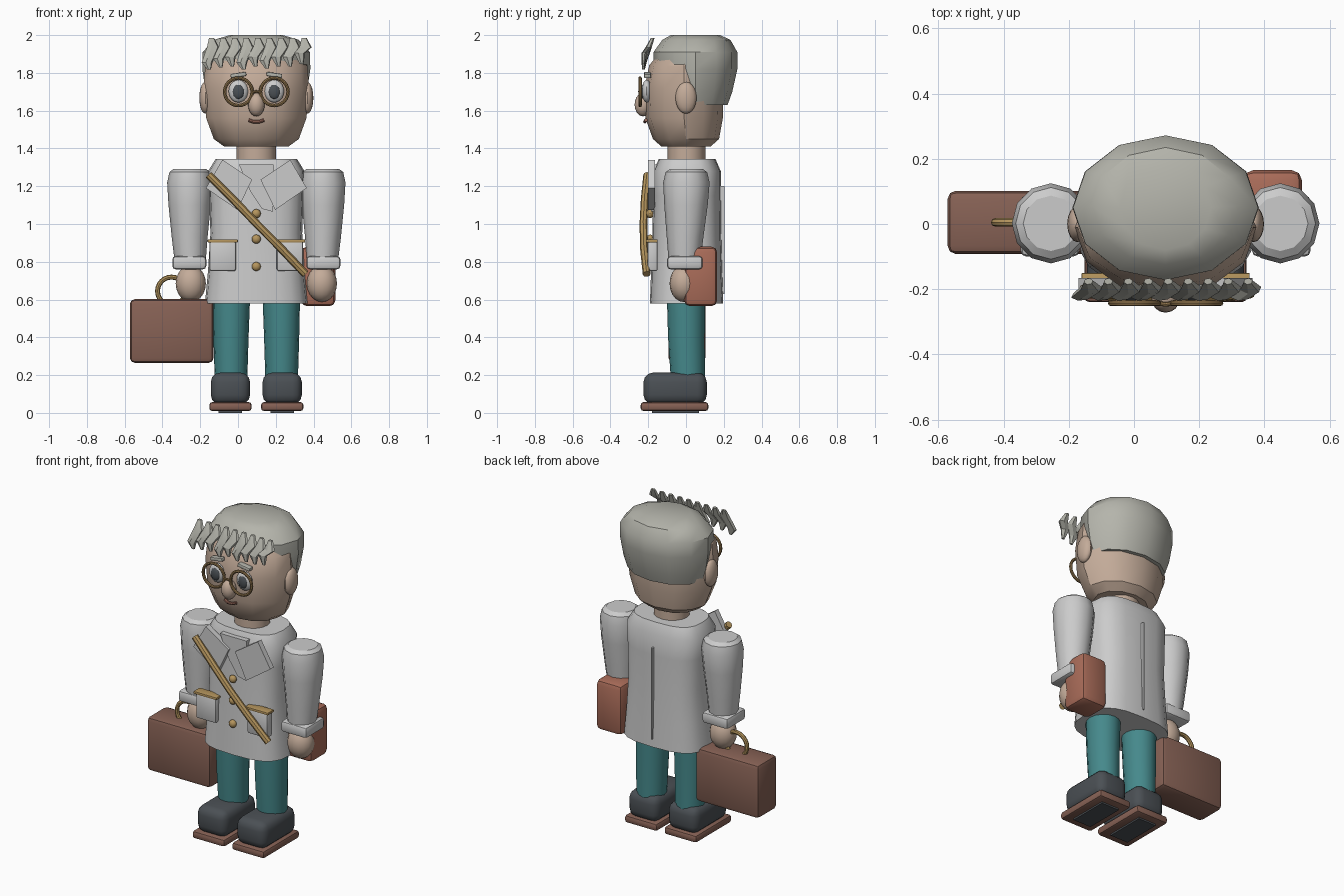
import bpy, bmesh, math
from mathutils import Vector, Matrix

if "Cube" in bpy.data.objects:
    bpy.data.objects.remove(bpy.data.objects["Cube"])

CX = 0.097  # body centre line


def mat(name, rgb):
    m = bpy.data.materials.new(name)
    m.diffuse_color = (*rgb, 1)
    m.use_nodes = True
    m.node_tree.nodes["Principled BSDF"].inputs["Base Color"].default_value = m.diffuse_color
    return m


SKIN = mat("skin", (0.55, 0.41, 0.32))
HAIR = mat("hair", (0.46, 0.46, 0.41))
WHITE = mat("white", (0.72, 0.74, 0.72))
DARK = mat("dark", (0.07, 0.08, 0.09))
TEAL = mat("teal", (0.06, 0.25, 0.26))
GOLD = mat("gold", (0.46, 0.30, 0.11))
WIRE = mat("wire", (0.30, 0.19, 0.08))
BROWN = mat("brown", (0.24, 0.12, 0.09))
RUST = mat("rust", (0.40, 0.15, 0.10))
LIP = mat("lip", (0.33, 0.15, 0.11))


def finish(name, bm, m=None, angle=35):
    bmesh.ops.recalc_face_normals(bm, faces=bm.faces)
    me = bpy.data.meshes.new(name)
    bm.to_mesh(me)
    bm.free()
    ob = bpy.data.objects.new(name, me)
    bpy.context.collection.objects.link(ob)
    if m:
        me.materials.append(m)
    if angle:
        bpy.ops.object.select_all(action='DESELECT')
        ob.select_set(True)
        bpy.context.view_layer.objects.active = ob
        bpy.ops.object.shade_smooth_by_angle(angle=math.radians(angle))
    return ob


def loft(name, rings, n=12, m=None, power=2.0, phase=math.pi / 2, angle=35):
    """Stack of (super)elliptic rings given as z, cx, cy, rx, ry."""
    bm = bmesh.new()
    f = lambda v: math.copysign(abs(v) ** (2 / power), v)
    loops = []
    for z, cx, cy, rx, ry in rings:
        a = [phase + math.tau * i / n for i in range(n)]
        loops.append([bm.verts.new((cx + rx * f(math.cos(t)), cy + ry * f(math.sin(t)), z)) for t in a])
    for p, q in zip(loops, loops[1:]):
        for i in range(n):
            j = (i + 1) % n
            bm.faces.new((p[i], p[j], q[j], q[i]))
    bm.faces.new(loops[0])
    bm.faces.new(loops[-1])
    return finish(name, bm, m, angle)


def box(name, lo, hi, m=None, bev=0.0, roll=0.0, seg=2):
    lo, hi = Vector(lo), Vector(hi)
    bm = bmesh.new()
    bmesh.ops.create_cube(bm, size=1)
    bmesh.ops.scale(bm, vec=hi - lo, verts=bm.verts)
    if bev:
        bmesh.ops.bevel(bm, geom=bm.edges[:], offset=bev, segments=seg, affect='EDGES', profile=0.5)
    mtx = Matrix.Translation((lo + hi) / 2) @ Matrix.Rotation(roll, 4, 'Y')
    bmesh.ops.transform(bm, matrix=mtx, verts=bm.verts)
    return finish(name, bm, m)


def ball(name, c, r, m=None, u=16, v=10):
    bm = bmesh.new()
    bmesh.ops.create_uvsphere(bm, u_segments=u, v_segments=v, radius=1)
    bmesh.ops.transform(bm, matrix=Matrix.Translation(c) @ Matrix.Diagonal((*r, 1)), verts=bm.verts)
    return finish(name, bm, m)


def plate(name, pts, y0, y1, m=None):
    """Flat xz outline given thickness along y."""
    bm = bmesh.new()
    face = bm.faces.new([bm.verts.new((x, y0, z)) for x, z in pts])
    ext = bmesh.ops.extrude_face_region(bm, geom=[face])
    verts = [g for g in ext['geom'] if isinstance(g, bmesh.types.BMVert)]
    bmesh.ops.translate(bm, verts=verts, vec=(0, y1 - y0, 0))
    return finish(name, bm, m)


def tube(name, pts, r, m, closed=False, res=2):
    cu = bpy.data.curves.new(name, 'CURVE')
    cu.dimensions = '3D'
    cu.bevel_depth, cu.bevel_resolution, cu.use_fill_caps = r, res, True
    s = cu.splines.new('POLY')
    s.points.add(len(pts) - 1)
    for p, q in zip(s.points, pts):
        p.co = (*q, 1)
    s.use_cyclic_u = closed
    ob = bpy.data.objects.new(name, cu)
    bpy.context.collection.objects.link(ob)
    bpy.ops.object.select_all(action='DESELECT')
    ob.select_set(True)
    bpy.context.view_layer.objects.active = ob
    bpy.ops.object.convert(target='MESH')
    ob.data.materials.clear()
    ob.data.materials.append(m)
    bpy.ops.object.shade_smooth_by_angle(angle=math.radians(40))


def circle(x, y, z, r, n=24):
    return [(x + r * math.cos(math.tau * i / n), y, z + r * math.sin(math.tau * i / n)) for i in range(n)]


# head, neck and hair cap
loft("head", [(1.41, CX, 0, .17, .13), (1.45, CX, 0, .225, .175), (1.56, CX, -.01, .265, .205),
              (1.72, CX, -.01, .28, .21), (1.84, CX, -.01, .27, .185), (1.92, CX, 0, .2, .13)], 12, SKIN)
loft("neck", [(1.32, CX, .003, .105, .1), (1.43, CX, .003, .105, .1)], 16, SKIN)
loft("hair_cap", [(1.63, CX, .055, .245, .165), (1.7, CX, .05, .268, .195), (1.82, CX, .05, .286, .222),
                  (1.91, CX, .05, .284, .222), (1.975, CX, .055, .225, .18), (2.0, CX, .05, .14, .13)], 12, HAIR)

# fringe of pointed tufts
for i in range(9):
    t = i / 8 * 2 - 1
    x = CX + t * .245
    drop = (.03, .01, 0, .03, .0, .02, .0, 0, -.02)[i]
    loft(f"fringe_tuft_{i + 1}", [
        (1.835 - drop * .6, x - .005, -.225, .010, .007), (1.885 - drop, x - .016, -.222, .030, .014),
        (1.935, x + .016, -.198, .034, .017), (1.985, x + .008, -.176, .014, .010)],
        6, HAIR, phase=.3, angle=20)

# face
ball("nose", (CX, -.228, 1.632), (.044, .044, .062), SKIN)
tube("mouth", [(CX - .04, -.212, 1.55), (CX - .015, -.218, 1.541), (CX + .015, -.218, 1.541),
               (CX + .04, -.212, 1.55)], .009, LIP)
tube("glasses_bridge", [(CX - .025, -.243, 1.697), (CX, -.247, 1.702), (CX + .025, -.243, 1.697)], .007, WIRE)

for side, s in (("left", -1), ("right", 1)):
    ex = CX + s * .095
    ball(f"ear_{side}", (CX + s * .27, 0, 1.668), (.032, .056, .084), SKIN)
    ball(f"eye_{side}", (ex, -.208, 1.703), (.052, .026, .06), WHITE)
    ball(f"pupil_{side}", (ex, -.226, 1.7), (.031, .014, .038), DARK)
    tube(f"glasses_rim_{side}", circle(ex, -.243, 1.7, .073), .009, WIRE, True)
    box(f"eyebrow_{side}", (ex - .042, -.222, 1.778), (ex + .042, -.185, 1.8), HAIR, .006, s * .15)

    # arm, cuff, hand
    X = lambda d: CX + s * d
    loft(f"sleeve_{side}", [(.8, X(.35), -.008, .082, .084), (.93, X(.353), -.005, .095, .097),
                            (1.1, X(.353), 0, .112, .115), (1.22, X(.352), .002, .12, .123),
                            (1.275, X(.352), .002, .108, .11), (1.292, X(.352), .002, .085, .085)], 12)
    box(f"cuff_{side}", (X(.355) - .09, -.1, .76), (X(.355) + .09, .088, .83), WHITE, .018)
    ball(f"hand_{side}", (X(.347), -.012, .685), (.08, .075, .098), SKIN)

    # leg, shoe, sole
    loft(f"trouser_{side}", [(.17, X(.134), .01, .086, .09), (.4, X(.134), .002, .093, .097),
                             (.64, X(.132), 0, .1, .102)], 16, TEAL)
    sx = X(.137)
    box(f"shoe_{side}", (sx - .104, -.225, .045), (sx + .104, .11, .213), DARK, .05, seg=3)
    box(f"sole_{side}", (sx - .112, -.24, .01), (sx + .112, .118, .057), BROWN, .015)
    box(f"sole_tread_{side}", (sx - .062, -.18, 0), (sx + .062, .07, .02), DARK)

    # coat collar, pocket and pocket trim
    plate(f"lapel_{side}", [(X(.022), 1.235), (X(.18), 1.34), (X(.267), 1.19), (X(.1), 1.075)],
          -.2, -.165, WHITE)
    px = X(.178)
    box(f"pocket_{side}", (px - .07, -.205, .75), (px + .07, -.15, .91), None, .012)
    box(f"pocket_trim_{side}", (px - .08, -.212, .902), (px + .08, -.15, .918), GOLD, .004)

# coat
loft("coat", [(.58, CX, .003, .272, .194), (.75, CX, .003, .256, .188), (.95, CX, .004, .243, .182),
              (1.15, CX, .005, .25, .179), (1.28, CX, .006, .255, .178), (1.345, CX, .006, .215, .15)],
     20, None, 2.9)
plate("shirt_front", [(CX - .092, 1.315), (CX + .092, 1.315), (CX + .088, 1.065), (CX + .03, 1.08),
                      (CX - .03, 1.17)], -.186, -.15, WHITE)
box("coat_back_seam", (CX - .005, .17, .63), (CX + .005, .203, 1.2))
for i, z in enumerate((1.055, .92, .775)):
    ball(f"button_{i + 1}", (CX, -.19, z), (.024, .02, .024), GOLD, 12, 8)

# cross-body strap and satchel
tube("satchel_strap", [(-.155, -.205, 1.26), (-.03, -.218, 1.135), (.1, -.225, 1.0), (.23, -.222, .868),
                       (.357, -.208, .735)], .021, GOLD)
box("satchel", (.335, -.01, .565), (.515, .165, .88), RUST, .03)

# briefcase with arched handle
box("briefcase", (-.572, -.092, .265), (-.13, .102, .602), BROWN, .025)
tube("briefcase_handle", circle(-.352, .005, .645, .074), .013, GOLD, True)
